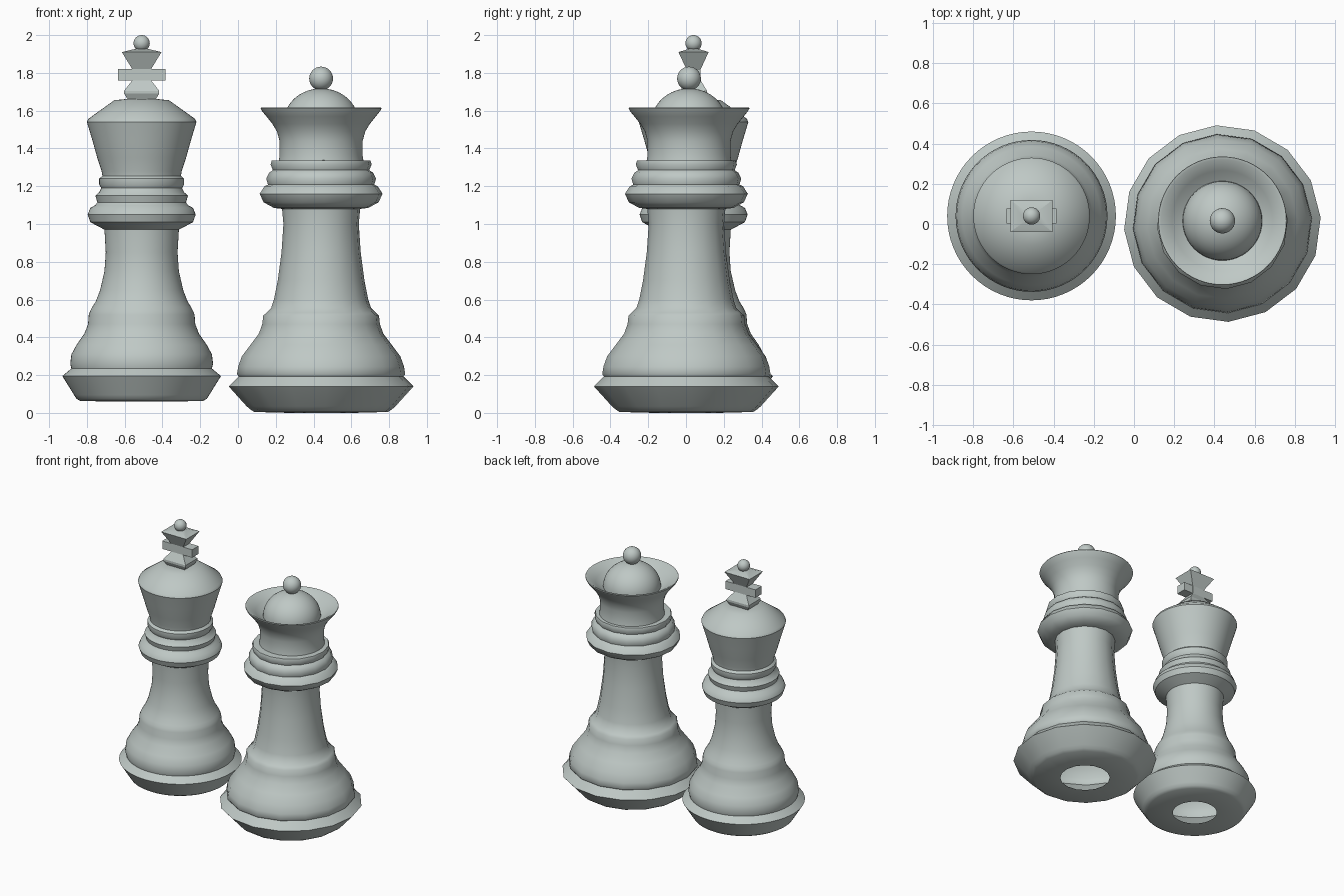
import bpy, bmesh, math

if "Cube" in bpy.data.objects:
    bpy.data.objects.remove(bpy.data.objects["Cube"])

mat = bpy.data.materials.new("pale grey green")
mat.diffuse_color = (0.52, 0.58, 0.56, 1)
mat.use_nodes = True
mat.node_tree.nodes["Principled BSDF"].inputs["Base Color"].default_value = mat.diffuse_color


def finish(name, bm, loc, angle=40):
    bmesh.ops.recalc_face_normals(bm, faces=bm.faces)
    me = bpy.data.meshes.new(name)
    bm.to_mesh(me)
    bm.free()
    me.materials.append(mat)
    ob = bpy.data.objects.new(name, me)
    ob.location = loc
    bpy.context.collection.objects.link(ob)
    bpy.ops.object.select_all(action='DESELECT')
    ob.select_set(True)
    bpy.context.view_layer.objects.active = ob
    bpy.ops.object.shade_smooth_by_angle(angle=math.radians(angle))
    return ob


def lathe(name, pts, loc, n, turn=0, square=None, angle=40):
    """Revolve (radius, z) points; square = (x, y) scale of the section."""
    sx, sy = square or (1, 1)
    bm = bmesh.new()
    rings = []
    for r, z in pts:
        if r == 0:
            rings.append([bm.verts.new((0, 0, z))] * n)
            continue
        rings.append([bm.verts.new((r * sx * math.cos(turn + i * math.tau / n),
                                    r * sy * math.sin(turn + i * math.tau / n), z))
                      for i in range(n)])
    for a, b in zip(rings, rings[1:]):
        for i in range(n):
            j = (i + 1) % n
            vs = list(dict.fromkeys((a[i], a[j], b[j], b[i])))
            if len(vs) > 2:
                bm.faces.new(vs)
    return finish(name, bm, loc, angle)


def ball(name, r, loc):
    bm = bmesh.new()
    bmesh.ops.create_uvsphere(bm, u_segments=32, v_segments=16, radius=r)
    return finish(name, bm, loc)


# queen: 16-sided body with open underside
QX, QY = 0.44, 0.016
lathe("queen_body", [
    (.17, 0), (.355, .005), (.375, .018), (.395, .035), (.49, .14), (.437, .193),
    (.446, .205), (.44, .245), (.42, .30), (.375, .36), (.33, .42), (.312, .47),
    (.307, .515), (.29, .53), (.265, .555), (.25, .60), (.23, .70), (.21, .85),
    (.20, 1.0), (.207, 1.08), (.25, 1.085), (.305, 1.115), (.326, 1.16),
    (.30, 1.20), (.282, 1.208), (.291, 1.24), (.275, 1.272), (.256, 1.285),
    (.268, 1.315), (.262, 1.335), (.20, 1.338)],
    (0.44, 0.002, 0), 16, math.radians(3.5), angle=50)

# queen flared crown with hollow bowl
lathe("queen_crown", [
    (.225, 1.33), (.22, 1.36), (.22, 1.44), (.234, 1.49), (.258, 1.53),
    (.29, 1.57), (.312, 1.597), (.32, 1.612), (.318, 1.616), (.305, 1.614),
    (.25, 1.575), (.21, 1.545), (.18, 1.53)], (QX, QY, 0), 64)
# dome and finial
dome = [(.198 * math.cos(i * math.pi / 20), 1.54 + .178 * math.sin(i * math.pi / 20))
        for i in range(10)] + [(0, 1.718)]
lathe("queen_dome", dome, (QX, QY, 0), 48)
ball("queen_finial", .063, (QX, QY, 1.77))

# king: round body with open underside
KX, KY = -0.51, 0.04
lathe("king_body", [
    (.15, .06), (.325, .063), (.345, .075), (.358, .095), (.42, .195), (.372, .235),
    (.378, .26), (.372, .31), (.345, .36), (.303, .42), (.284, .47), (.28, .52),
    (.272, .54), (.262, .56), (.243, .59), (.22, .65), (.197, .75), (.19, .85),
    (.197, .97), (.235, .99), (.272, 1.01), (.286, 1.05), (.272, 1.085),
    (.245, 1.10), (.235, 1.115), (.245, 1.15), (.225, 1.168), (.214, 1.19),
    (.225, 1.21), (.225, 1.24), (.208, 1.255), (.212, 1.28), (.235, 1.35),
    (.26, 1.44), (.29, 1.54), (.282, 1.557), (.145, 1.655), (.08, 1.662), (0, 1.665)],
    (KX, KY, 0), 64)

# king cross: upper and lower flared blocks, arms, ball
R2 = math.sqrt(2)
lathe("cross_upright", [
    (0, 1.662), (.075 * R2, 1.662), (.093 * R2, 1.69), (.093 * R2, 1.705),
    (.05 * R2, 1.76), (.05 * R2, 1.82), (.105 * R2, 1.91), (.03 * R2, 1.928),
    (0, 1.93)], (KX, KY, 0), 4, math.pi / 4, (1, .76), 20)
bm = bmesh.new()
bmesh.ops.create_cube(bm, size=1)
for v in bm.verts:
    v.co.x *= .25
    v.co.y *= .075
    v.co.z *= .06
finish("cross_arms", bm, (KX, KY, 1.79))
ball("king_finial", .043, (KX, KY, 1.957))
